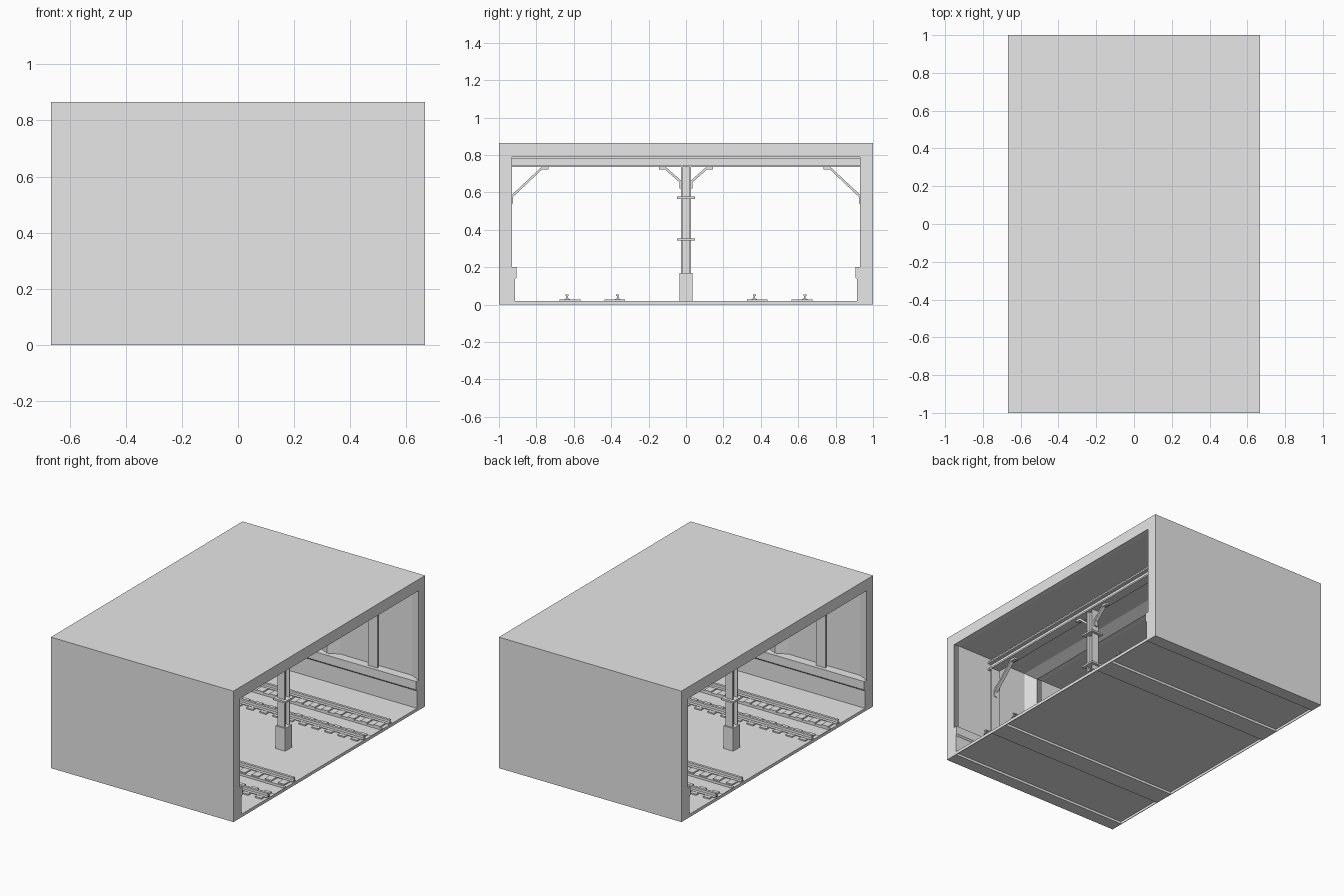
import bpy
import bmesh
from mathutils import Vector

cube = bpy.data.objects.get("Cube")
if cube:
    bpy.data.objects.remove(cube, do_unlink=True)

grey = bpy.data.materials.new("concrete_grey")
grey.use_nodes = True
grey.diffuse_color = (0.8, 0.8, 0.8, 1)
grey.node_tree.nodes["Principled BSDF"].inputs["Base Color"].default_value = (0.8, 0.8, 0.8, 1)

L = 0.667          # half length of the tunnel
FLOOR = 0.02       # floor height
WALL, RIM = 0.965, 0.93
ROOF, RIM_Z = 0.82, 0.79
TOP = 0.865
FRAMES = (-L / 2, L / 2)


class Part:
    """Collects boxes and prisms into one named object."""

    def __init__(self, name):
        self.name, self.bm = name, bmesh.new()

    def prism(self, points, offset):
        """Extrude a flat polygon by an offset vector."""
        face = self.bm.faces.new([self.bm.verts.new(p) for p in points])
        out = bmesh.ops.extrude_face_region(self.bm, geom=[face], use_keep_orig=True)
        moved = [v for v in out["geom"] if isinstance(v, bmesh.types.BMVert)]
        bmesh.ops.translate(self.bm, verts=moved, vec=Vector(offset))

    def box(self, x0, x1, y0, y1, z0, z1):
        self.prism([(x0, y0, z0), (x1, y0, z0), (x1, y1, z0), (x0, y1, z0)], (0, 0, z1 - z0))

    def along_x(self, profile, x0, x1):
        """Extrude a (y, z) profile along x."""
        self.prism([(x0, y, z) for y, z in profile], (x1 - x0, 0, 0))

    def finish(self):
        bmesh.ops.recalc_face_normals(self.bm, faces=self.bm.faces)
        mesh = bpy.data.meshes.new(self.name)
        self.bm.to_mesh(mesh)
        self.bm.free()
        mesh.materials.append(grey)
        bpy.context.collection.objects.link(bpy.data.objects.new(self.name, mesh))


# Roof and side walls
shell = Part("tunnel_shell")
shell.box(-L, L, -1, 1, ROOF, TOP)
for s in (-1, 1):
    shell.box(-L, L, min(s, s * WALL), max(s, s * WALL), 0, ROOF)
shell.finish()

# Sloped ribs at both portals and in the middle
ribs = Part("sloped_ribs")
for a, tip, b in ((-L, -L, -L + 0.07), (-0.07, 0, 0.07), (L - 0.07, L, L)):
    for s in (-1, 1):
        plan = [(a, s * WALL), (tip, s * RIM), (b, s * WALL)]
        if tip:
            plan.insert(1 if tip < 0 else 2, (tip, s * WALL))
            plan = [p for i, p in enumerate(plan) if p not in plan[:i]]
        ribs.prism([(x, y, FLOOR) for x, y in plan], (0, 0, ROOF - FLOOR))
    side = [(a, ROOF), (tip, RIM_Z), (b, ROOF)]
    ribs.prism([(x, -WALL, z) for x, z in side], (0, 2 * WALL, 0))
ribs.finish()

# Low benches with a projecting cap along both walls
bench = Part("wall_benches")
for s in (-1, 1):
    outline = [(0.97, 0), (0.915, 0), (0.915, 0.135), (0.906, 0.145), (0.906, 0.2), (0.97, 0.2)]
    bench.along_x([(s * y, z) for y, z in outline], -L, L)
bench.finish()

# Thin floor with two sunken drain channels and end lips
floor = Part("floor")
for y0, y1 in ((-0.92, -0.57), (-0.44, 0.44), (0.57, 0.92)):
    floor.box(-L, L, y0, y1, FLOOR - 0.004, FLOOR)
for s in (-1, 1):
    y0, y1 = sorted((s * 0.44, s * 0.57))
    floor.box(-L, L, y0, y1, 0, 0.004)
    for y in (y0, y1):
        floor.box(-L, L, y - 0.002, y + 0.002, 0, FLOOR)
    x0, x1 = sorted((s * L, s * (L - 0.004)))
    floor.box(x0, x1, -0.92, 0.92, 0, FLOOR)
floor.finish()

# Two tracks: short sleepers on each side of the drain, and rails
sleepers, rails = Part("sleepers"), Part("rails")
half = [(0.015, 0), (0.015, 0.004), (0.003, 0.007), (0.003, 0.018), (0.008, 0.02), (0.008, 0.027)]
profile = half + [(-y, z) for y, z in reversed(half)]
COUNT = 14
for track in (-0.5, 0.5):
    for s in (-1, 1):
        y0, y1 = sorted((track + s * 0.065, track + s * 0.175))
        for i in range(COUNT):
            x = -L + (i + 0.5) * 2 * L / COUNT
            sleepers.box(x - 0.024, x + 0.024, y0, y1, FLOOR - 0.004, FLOOR + 0.008)
        rails.along_x([(track + s * 0.135 + y, FLOOR + 0.006 + z) for y, z in profile], -L, L)
sleepers.finish()
rails.finish()

# Steel frames: cross beam, centre column, wall posts and knee braces
beams, columns, bases = Part("cross_beams"), Part("centre_columns"), Part("column_bases")
collars, posts, braces = Part("column_collars"), Part("wall_posts"), Part("knee_braces")
near = [(0.027, 0.62), (0.036, 0.62), (0.036, 0.655), (0.112, 0.722), (0.145, 0.722),
        (0.145, 0.735), (0.107, 0.735), (0.027, 0.664)]
far = [(0.932, 0.54), (0.926, 0.54), (0.926, 0.575), (0.77, 0.722), (0.735, 0.722),
       (0.735, 0.735), (0.773, 0.735), (0.932, 0.586)]
for x in FRAMES:
    # I-section beam
    beams.box(x - 0.006, x + 0.006, -WALL, WALL, 0.74, ROOF)
    for z0, z1 in ((0.735, 0.745), (0.782, 0.792)):
        beams.box(x - 0.032, x + 0.032, -WALL, WALL, z0, z1)
    # H-section column on a block
    columns.box(x - 0.004, x + 0.004, -0.025, 0.025, 0.17, 0.735)
    for s in (-1, 1):
        y0, y1 = sorted((s * 0.02, s * 0.027))
        columns.box(x - 0.027, x + 0.027, y0, y1, 0.17, 0.735)
        y0, y1 = sorted((s * RIM, s * (RIM + 0.008)))
        posts.box(x - 0.035, x + 0.035, y0, y1, 0.2, 0.74)
        y0, y1 = sorted((s * RIM, s * WALL))
        posts.box(x - 0.006, x + 0.006, y0, y1, 0.2, 0.74)
        for outline in (near, far):
            braces.along_x([(s * y, z) for y, z in outline], x - 0.012, x + 0.012)
    bases.box(x - 0.036, x + 0.036, -0.036, 0.036, FLOOR, 0.17)
    for z in (0.348, 0.572):
        collars.box(x - 0.045, x + 0.045, -0.047, 0.047, z - 0.006, z + 0.006)
for part in (beams, columns, bases, collars, posts, braces):
    part.finish()
